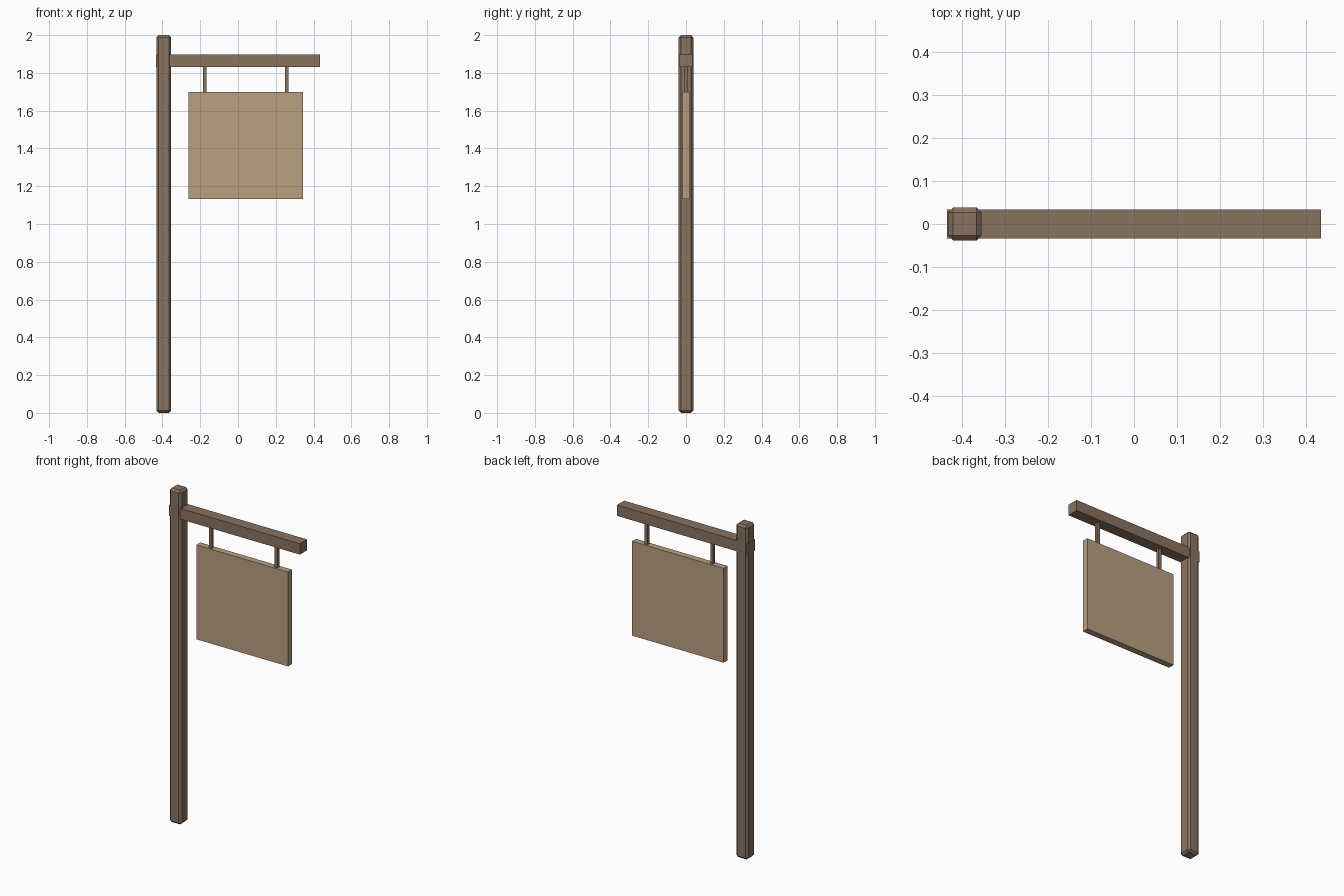
import bpy

# Remove the default cube only
cube = bpy.data.objects.get("Cube")
if cube:
    bpy.data.objects.remove(cube, do_unlink=True)


def make_material(name, color):
    mat = bpy.data.materials.new(name)
    mat.use_nodes = True
    mat.diffuse_color = color
    mat.node_tree.nodes["Principled BSDF"].inputs["Base Color"].default_value = color
    return mat


def box(name, x, z, y_size, mat, bevel=0):
    """Box spanning the x and z ranges, centred on y, with optional chamfers."""
    bpy.ops.mesh.primitive_cube_add(size=1, location=(sum(x) / 2, 0, sum(z) / 2))
    obj = bpy.context.object
    obj.name = name
    obj.scale = (x[1] - x[0], y_size, z[1] - z[0])
    bpy.ops.object.transform_apply(location=False, rotation=False, scale=True)
    obj.data.materials.append(mat)
    if bevel:
        mod = obj.modifiers.new("Chamfer", "BEVEL")
        mod.width = bevel
        mod.segments = 1
    return obj


dark_wood = make_material("dark wood", (0.25, 0.17, 0.115, 1))
pale_wood = make_material("pale wood", (0.48, 0.35, 0.22, 1))

# Upright post with chamfered edges, and the arm passing through it
box("post", (-0.432, -0.354), (0, 2), 0.077, dark_wood, bevel=0.012)
box("cross_arm", (-0.434, 0.434), (1.832, 1.897), 0.068, dark_wood)

# Hanging board and its two hangers
box("sign_board", (-0.263, 0.345), (1.133, 1.698), 0.038, pale_wood)
for side, x in (("right", -0.176), ("left", 0.258)):
    box(side + "_hanger", (x - 0.009, x + 0.009), (1.69, 1.84), 0.018, dark_wood)
